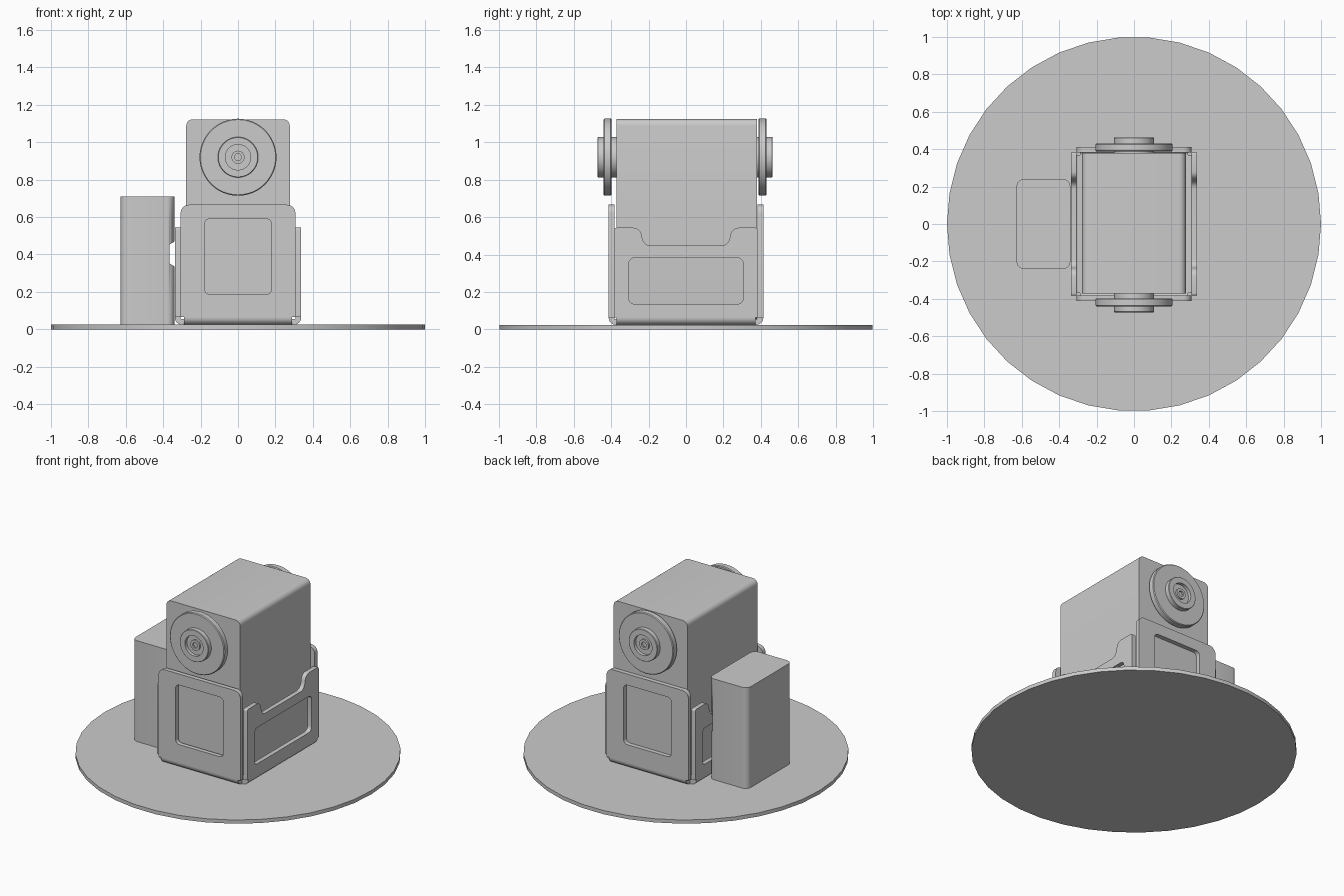
import bpy
import bmesh
from math import cos, sin, tan, pi, radians
from mathutils import Vector, Matrix

scene = bpy.context.scene
default = bpy.data.objects.get("Cube")
if default:
    bpy.data.objects.remove(default)

grey = bpy.data.materials.new("plain_grey")
grey.use_nodes = True
grey.diffuse_color = (0.6, 0.6, 0.6, 1)
grey.node_tree.nodes["Principled BSDF"].inputs["Base Color"].default_value = (0.6, 0.6, 0.6, 1)

# Columns are the outline's two axes and the extrusion axis
PLANES = {
    "x": Matrix(((0, 0, 1), (1, 0, 0), (0, 1, 0))),
    "y": Matrix(((1, 0, 0), (0, 0, -1), (0, 1, 0))),
    "z": Matrix.Identity(3),
}


def circle(radius, count, v=0):
    return [(radius * cos(2 * pi * i / count), v + radius * sin(2 * pi * i / count))
            for i in range(count)]


def fillet(corners, steps=6):
    """Round each (u, v, radius) corner of an outline."""
    out = []
    for i, (u, v, r) in enumerate(corners):
        p = Vector((u, v))
        if r == 0:
            out.append((u, v))
            continue
        a = (Vector(corners[i - 1][:2]) - p).normalized()
        b = (Vector(corners[(i + 1) % len(corners)][:2]) - p).normalized()
        half = a.angle(b) / 2
        reach = r / tan(half)
        centre = p + (a + b).normalized() * r / sin(half)
        start = (p + a * reach - centre).normalized()
        end = (p + b * reach - centre).normalized()
        out += [tuple(centre + start.slerp(end, k / steps) * r) for k in range(steps + 1)]
    return out


def rect(u0, u1, v0, v1, low, high):
    return fillet([(u0, v0, low), (u1, v0, low), (u1, v1, high), (u0, v1, high)])


def finish(name, mesh):
    mesh.name = name
    mesh.materials.clear()
    mesh.materials.append(grey)
    mesh.shade_smooth()
    mesh.set_sharp_from_angle(angle=radians(30))
    obj = bpy.data.objects.new(name, mesh)
    scene.collection.objects.link(obj)
    return obj


def prism(name, plane, start, end, outline, hole=None):
    """Extrude an outline, with an optional opening, along an axis."""
    curve = bpy.data.curves.new(name, "CURVE")
    curve.dimensions = "2D"
    curve.fill_mode = "BOTH"
    curve.extrude = abs(end - start) / 2
    for loop in filter(None, (outline, hole)):
        spline = curve.splines.new("POLY")
        spline.points.add(len(loop) - 1)
        for point, (u, v) in zip(spline.points, loop):
            point.co = (u, v, 0, 1)
        spline.use_cyclic_u = True
    temp = bpy.data.objects.new(name + "_outline", curve)
    scene.collection.objects.link(temp)
    graph = bpy.context.evaluated_depsgraph_get()
    mesh = bpy.data.meshes.new_from_object(temp.evaluated_get(graph))
    bpy.data.objects.remove(temp)
    bpy.data.curves.remove(curve)
    move = Vector([(start + end) / 2 if axis == plane else 0 for axis in "xyz"])
    mesh.transform(Matrix.Translation(move) @ PLANES[plane].to_4x4())
    bm = bmesh.new()
    bm.from_mesh(mesh)
    bmesh.ops.remove_doubles(bm, verts=bm.verts, dist=1e-5)
    bmesh.ops.recalc_face_normals(bm, faces=bm.faces)
    bm.to_mesh(mesh)
    bm.free()
    return finish(name, mesh)


def lathe(name, profile, height, steps=48):
    """Turn a (radius, y) profile around an axis parallel to y."""
    bm = bmesh.new()
    verts = [bm.verts.new((r, y, height)) for r, y in profile]
    edges = [bm.edges.new(pair) for pair in zip(verts, verts[1:])]
    bmesh.ops.spin(bm, geom=verts + edges, cent=(0, 0, height), axis=(0, 1, 0),
                   angle=2 * pi, steps=steps)
    bmesh.ops.remove_doubles(bm, verts=bm.verts, dist=1e-5)
    bmesh.ops.recalc_face_normals(bm, faces=bm.faces)
    mesh = bpy.data.meshes.new(name)
    bm.to_mesh(mesh)
    bm.free()
    return finish(name, mesh)


FLOOR, BEND, AXIS = 0.025, 0.065, 0.92

# Round base plate
prism("base_plate", "z", 0, FLOOR, circle(1, 38))

# Motor housing
prism("motor_housing", "y", -0.372, 0.38,
      rect(-0.277, 0.277, 0.055, 1.123, 0.03, 0.035))


# Folded bracket: two crossing trays with rounded bends
def tray(name, plane, half, length):
    inner = half - 0.03
    outline = fillet([(-half, BEND, 0), (-half, FLOOR, 0.038), (half, FLOOR, 0.038),
                      (half, BEND, 0), (inner, BEND, 0), (inner, FLOOR + 0.03, 0.008),
                      (-inner, FLOOR + 0.03, 0.008), (-inner, BEND, 0)])
    prism(name, plane, -length, length, outline)


tray("bracket_side_bends", "y", 0.338, 0.37)
tray("bracket_end_bends", "x", 0.413, 0.29)

# Bracket walls with rounded openings
end_wall = rect(-0.307, 0.307, BEND, 0.666, 0, 0.045)
end_window = rect(-0.18, 0.18, 0.187, 0.591, 0.03, 0.03)
side_half = [(0.383, BEND, 0), (0.383, 0.543, 0.012), (0.245, 0.543, 0.045), (0.225, 0.447, 0.045)]
side_wall = fillet(side_half + [(-u, v, r) for u, v, r in reversed(side_half)])
side_window = rect(-0.305, 0.305, 0.136, 0.382, 0.03, 0.03)
for s, end, side in ((-1, "front", "right"), (1, "back", "left")):
    prism(end + "_bracket_wall", "y", s * 0.383, s * 0.413, end_wall, end_window)
    prism(side + "_bracket_wall", "x", s * 0.308, s * 0.338, side_wall, side_window)

# Output horns with a recessed hub and a hex socket screw
horn = [(0.108, 0.36), (0.108, 0.397), (0.201, 0.397), (0.206, 0.402), (0.206, 0.435),
        (0.201, 0.44), (0.108, 0.44), (0.108, 0.469), (0.105, 0.472), (0.068, 0.472),
        (0.068, 0.45), (0, 0.45)]
for s, end, shift in ((-1, "front", 0), (1, "back", -0.01)):
    lathe(end + "_horn", [(r, s * (y + shift)) for r, y in horn], AXIS)
    prism(end + "_horn_screw", "y", s * (0.448 + shift), s * (0.462 + shift),
          circle(0.035, 32, AXIS), circle(0.02, 6, AXIS))

# Side box with a cable notch on its inner face
box = prism("side_box", "z", FLOOR, 0.709, rect(-0.628, -0.34, -0.24, 0.24, 0.04, 0.04))
cutter = prism("notch_cutter", "y", -0.3, 0.3,
               [(-0.33, 0.33), (-0.366, 0.352), (-0.366, 0.453), (-0.33, 0.475)])
cutter.hide_render = True
cutter.hide_viewport = True
notch = box.modifiers.new("cable_notch", "BOOLEAN")
notch.operation = "DIFFERENCE"
notch.solver = "EXACT"
notch.object = cutter
